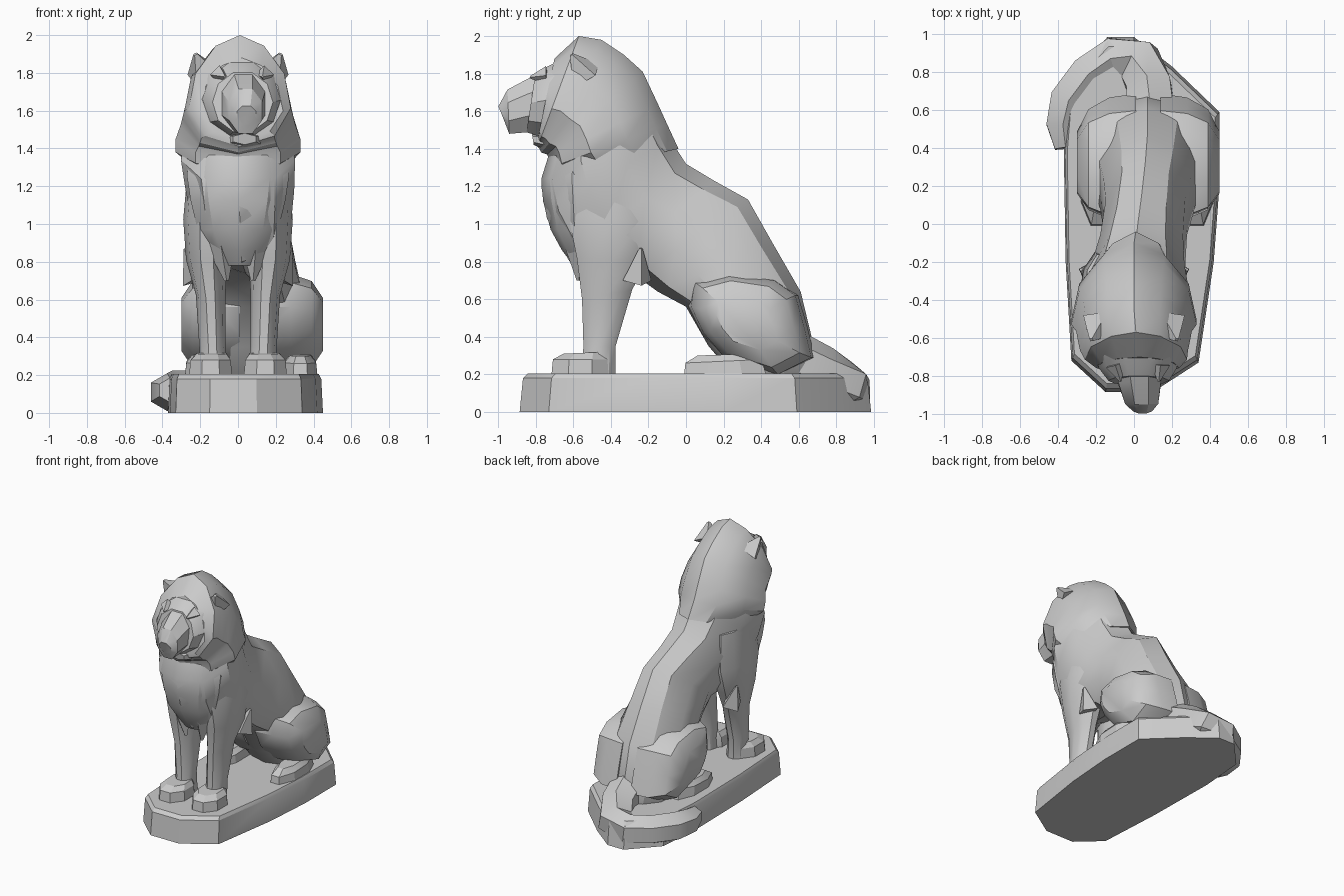
import bpy, bmesh, math
from mathutils import Vector

if "Cube" in bpy.data.objects:
    bpy.data.objects.remove(bpy.data.objects["Cube"], do_unlink=True)

stone = bpy.data.materials.new("grey_stone")
stone.use_nodes = True
GREY = (0.6, 0.6, 0.6, 1)
stone.diffuse_color = GREY
stone.node_tree.nodes["Principled BSDF"].inputs["Base Color"].default_value = GREY


def finish(name, bm, angle):
    bmesh.ops.recalc_face_normals(bm, faces=bm.faces)
    mesh = bpy.data.meshes.new(name)
    bm.to_mesh(mesh)
    bm.free()
    mesh.materials.append(stone)
    obj = bpy.data.objects.new(name, mesh)
    bpy.context.collection.objects.link(obj)
    bpy.ops.object.select_all(action='DESELECT')
    obj.select_set(True)
    bpy.context.view_layer.objects.active = obj
    bpy.ops.object.shade_smooth_by_angle(angle=math.radians(angle))


def skin(name, rings, angle=32):
    """Bridge rings of points and close both ends."""
    bm = bmesh.new()
    loops = [[bm.verts.new(p) for p in ring] for ring in rings]
    for a, b in zip(loops, loops[1:]):
        for i in range(len(a)):
            j = (i + 1) % len(a)
            bm.faces.new((a[i], a[j], b[j], b[i]))
    bm.faces.new(loops[0])
    bm.faces.new(loops[-1])
    finish(name, bm, angle)


def loft(name, sections, sides=8, turn=0.0, angle=32, bias=0.0):
    """Each section: front (y, z), back (y, z), half width, centre x.
    A positive bias moves the widest part towards the front."""
    rings = []
    for (fy, fz), (by, bz), w, x in sections:
        ring = []
        for k in range(sides):
            t = math.tau * (k + turn) / sides
            u = math.cos(t) / 2
            ring.append((x + w * math.sin(t) * (1 + bias * math.cos(t)),
                         (fy + by) / 2 + u * (fy - by),
                         (fz + bz) / 2 + u * (fz - bz)))
        rings.append(ring)
    skin(name, rings, angle)


def tuft(name, base, tip, radius, sides=4):
    """Pointed lock or ear."""
    base, tip = Vector(base), Vector(tip)
    rot = (tip - base).to_track_quat('Z', 'Y')
    ring = lambda c, r: [c + rot @ Vector((r * math.cos(math.tau * k / sides),
                                           r * math.sin(math.tau * k / sides), 0))
                         for k in range(sides)]
    skin(name, [ring(base, radius), ring(tip, radius * 0.12)])


# Plinth: bevelled outline, slightly narrower on top
outline = [(-.15, -.885), (.1, -.885), (.34, -.73), (.42, -.2), (.45, .2), (.45, .59),
           (.2, .83), (0, .985), (-.14, .985), (-.34, .77), (-.37, .4), (-.36, -.2), (-.33, -.72)]
skin("plinth", [[(x * s, y * s, z) for x, y in outline]
                for s, z in ((1, 0), (.98, .18), (.95, .205))], 25)

# Torso from rump to neck
loft("torso", [
    ((.25, .2), (.67, .2), .22, .06),
    ((.12, .35), (.69, .31), .29, .07),
    ((.0, .56), (.61, .64), .29, .07),
    ((-.15, .64), (.46, .9), .25, .07),
    ((-.26, .72), (.33, 1.13), .225, .06),
    ((-.45, .74), (.15, 1.23), .235, .04),
    ((-.62, .8), (.0, 1.32), .265, .02),
    ((-.74, 1.03), (-.09, 1.46), .295, .01),
    ((-.77, 1.2), (-.16, 1.6), .31, .0),
    ((-.7, 1.4), (-.25, 1.75), .27, .0),
], 10, bias=.08)

# Mane ruff round the head, overhanging the neck
loft("mane", [
    ((-.68, 1.26), (-.04, 1.4), .25, .01),
    ((-.72, 1.3), (-.1, 1.53), .325, .0),
    ((-.73, 1.35), (-.15, 1.64), .325, .0),
    ((-.74, 1.37), (-.23, 1.81), .3, .0),
    ((-.77, 1.38), (-.33, 1.9), .29, .0),
    ((-.78, 1.4), (-.45, 1.98), .28, .0),
    ((-.79, 1.41), (-.57, 2.0), .265, .01),
    ((-.79, 1.45), (-.7, 1.88), .215, .02),
], 10, bias=.22)

# Chest mane hanging over the front legs
loft("chest_mane", [
    ((-.6, .78), (-.45, .78), .1, .01),
    ((-.66, .86), (-.35, .84), .17, .01),
    ((-.72, .97), (-.35, .97), .225, .0),
    ((-.76, 1.12), (-.3, 1.15), .265, .0),
    ((-.77, 1.24), (-.3, 1.3), .285, .0),
    ((-.72, 1.4), (-.3, 1.42), .26, .0),
], 10)

# Head, turned a little to one side
loft("head", [
    ((-.68, 1.45), (-.6, 1.92), .23, .01),
    ((-.79, 1.46), (-.73, 1.85), .205, .02),
    ((-.85, 1.48), (-.8, 1.81), .16, .025),
], 10, .5)
loft("muzzle", [
    ((-.76, 1.47), (-.72, 1.84), .14, .025),
    ((-.86, 1.475), (-.83, 1.79), .12, .03),
    ((-.94, 1.47), (-.95, 1.725), .095, .04),
    ((-.955, 1.52), (-1.0, 1.63), .055, .045),
], 8, .5)
loft("chin", [
    ((-.7, 1.38), (-.7, 1.5), .13, .03),
    ((-.81, 1.42), (-.82, 1.48), .07, .035),
], 6)

# Thigh outline seen from the side, narrowing outwards
thigh = [(.01, .56), (.03, .69), (.22, .735), (.48, .7), (.6, .62),
         (.65, .45), (.69, .29), (.5, .2), (.2, .29), (.08, .42)]

for side, label in ((1, "left"), (-1, "right")):
    # Ear, brow and chest lock
    tuft(label + "_ear", (side * .18, -.53, 1.79), (side * .225, -.61, 1.9), .1)
    tuft(label + "_brow", (side * .12 + .02, -.74, 1.79), (side * .1 + .03, -.83, 1.78), .05)
    tuft(label + "_chest_lock", (side * .1, -.57, .95), (side * .07 + .01, -.57, .7), .1)

    # Shoulder and foreleg
    loft(label + "_foreleg", [
        ((-.56, .2), (-.37, .2), .075, side * .13),
        ((-.55, .35), (-.37, .35), .07, side * .135),
        ((-.56, .6), (-.28, .65), .078, side * .145),
        ((-.59, .82), (-.2, .8), .11, side * .165),
        ((-.64, 1.05), (-.13, 1.0), .125, side * .165),
        ((-.6, 1.32), (-.15, 1.28), .1, side * .165),
    ], 10, .5)
    tuft(label + "_elbow_lock", (side * .22, -.26, .7), (side * .28, -.24, .87), .08)

    # Front paw
    loft(label + "_front_paw", [
        ((-.73, .18), (-.4, .18), .125, side * .145),
        ((-.72, .28), (-.4, .28), .115, side * .145),
        ((-.66, .31), (-.42, .32), .085, side * .14),
    ], 8, .5, 20)

    # Haunch; the hips sit off-centre and taper outwards
    hip = .3 if side > 0 else -.15
    cy, cz = .3, .47
    skin(label + "_haunch", [[(hip + side * d, cy + (y - cy) * s, cz + (z - cz) * t)
                              for y, z in thigh]
                             for d, s, t in ((-.16, .99, 1), (-.02, .94, 1),
                                             (.09, .78, .86), (.15, .48, .52))], 34)
    paw_x = .33 if side > 0 else -.19
    loft(label + "_hind_paw", [
        ((-.03, .18), (.45, .18), .1, paw_x),
        ((-.02, .26), (.42, .28), .09, paw_x),
        ((.05, .3), (.36, .31), .06, paw_x),
    ], 8, .5, 20)

# Tail sweeping round the back of the plinth
path = [((.09, .56, .3), .14), ((.08, .72, .22), .135), ((.03, .85, .14), .135),
        ((-.11, .875, .11), .122), ((-.24, .79, .11), .115), ((-.345, .65, .11), .115),
        ((-.375, .52, .11), .1), ((-.36, .4, .12), .065)]
points = [Vector(p) for p, r in path]
rings = []
for i, (p, r) in enumerate(path):
    along = points[min(i + 1, len(path) - 1)] - points[max(i - 1, 0)]
    across = along.cross(Vector((0, 0, 1))).normalized()
    up = across.cross(along).normalized()
    ring = [points[i] + r * (math.cos(math.tau * k / 6) * up
                             + math.sin(math.tau * k / 6) * across) for k in range(6)]
    rings.append([(q.x, q.y, max(q.z, 0)) for q in ring])
skin("tail", rings)
